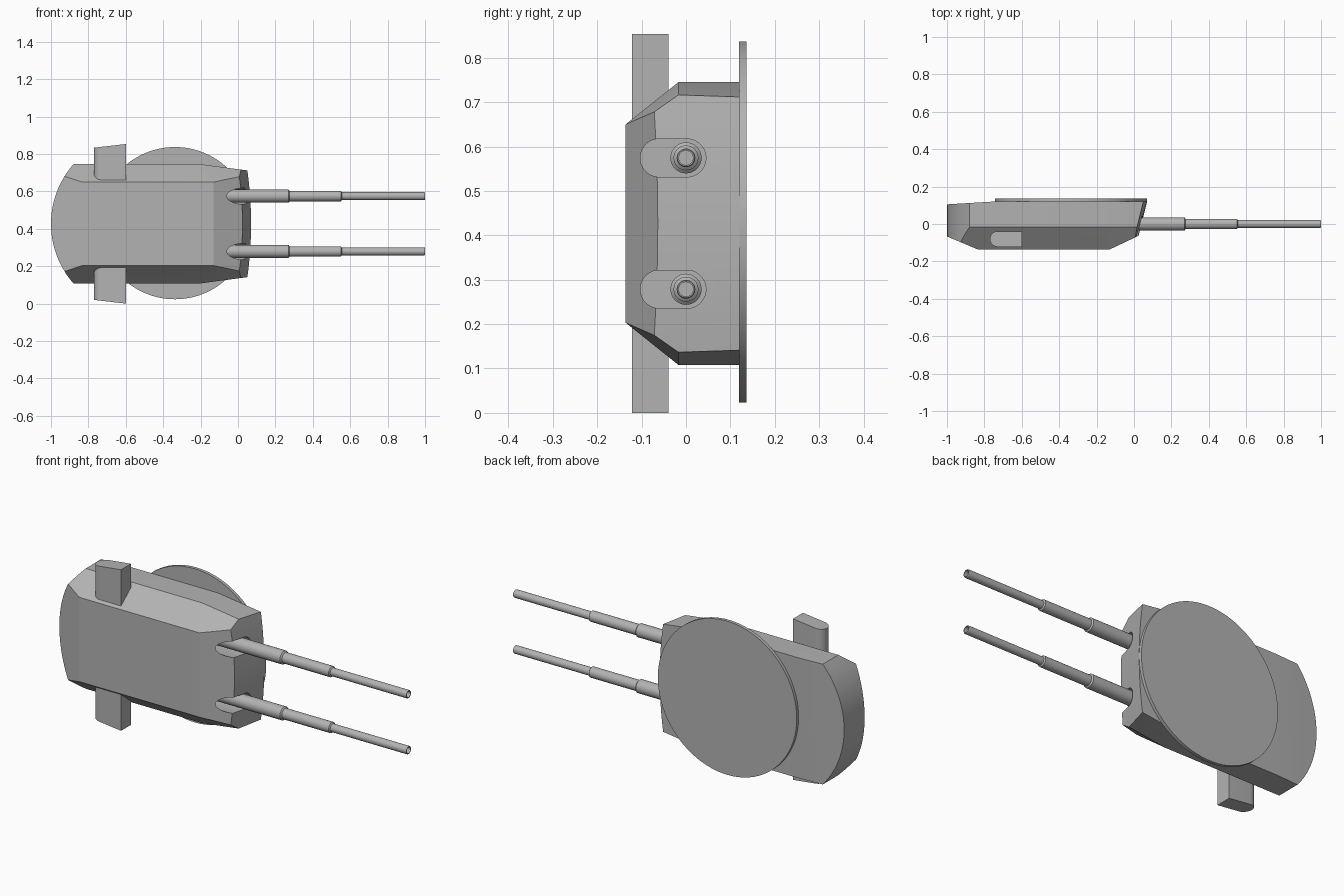
import bpy, bmesh, math
from mathutils import Vector

if "Cube" in bpy.data.objects:
    bpy.data.objects.remove(bpy.data.objects["Cube"])

MID = 0.4265          # lateral centre line of the housing
GUN_OFFSET = 0.148    # each gun from the centre line

grey = bpy.data.materials.new("Hull Grey")
grey.use_nodes = True
COLOUR = (0.45, 0.45, 0.45, 1)
grey.diffuse_color = COLOUR
grey.node_tree.nodes["Principled BSDF"].inputs["Base Color"].default_value = COLOUR


def finish(name, bm):
    bmesh.ops.recalc_face_normals(bm, faces=bm.faces)
    mesh = bpy.data.meshes.new(name)
    bm.to_mesh(mesh)
    bm.free()
    mesh.materials.append(grey)
    obj = bpy.data.objects.new(name, mesh)
    bpy.context.collection.objects.link(obj)
    return obj


def smooth(obj, degrees=25):
    bpy.ops.object.select_all(action='DESELECT')
    obj.select_set(True)
    bpy.context.view_layer.objects.active = obj
    bpy.ops.object.shade_smooth_by_angle(angle=math.radians(degrees))


def loft(bm, rings, cap=True):
    """Join rings of equal length with quads; close both ends if wanted."""
    rows = [[bm.verts.new(p) for p in ring] for ring in rings]
    n = len(rows[0])
    for a, b in zip(rows, rows[1:]):
        for i in range(n):
            j = (i + 1) % n
            bm.faces.new((a[i], a[j], b[j], b[i]))
    if cap:
        bm.faces.new(rows[0])
        bm.faces.new(rows[-1])


def slice_off(bm, point, normal):
    """Remove everything beyond a plane and close the cut."""
    geom = bm.verts[:] + bm.edges[:] + bm.faces[:]
    bmesh.ops.bisect_plane(bm, geom=geom, dist=1e-5, plane_co=point,
                           plane_no=normal, clear_outer=True)
    bmesh.ops.holes_fill(bm, edges=[e for e in bm.edges if e.is_boundary])


# Housing: plan outline with bowed rear and raked, bowed front
HALF, NOSE_X, KNEE_X, TAPER = 0.3185, 0.05, -0.2, 0.133


def outline(y):
    front_x = NOSE_X - 0.25 * (0.12 - y)
    front_half = HALF - TAPER * (front_x - KNEE_X)
    pts = [(front_x + 0.02 * (1 - t * t), t * front_half)
           for t in (i / 8 - 1 for i in range(17))]
    pts.append((KNEE_X, HALF))
    radius = 0.4827
    sweep = math.asin(HALF / radius)
    for i in range(25):
        a = sweep * (1 - i / 12)
        pts.append((-1 + radius - radius * math.cos(a), radius * math.sin(a)))
    pts.append((KNEE_X, -HALF))
    return [(x, y, MID + z) for x, z in pts]


bm = bmesh.new()
loft(bm, [outline(0.12), outline(-0.16)])
slice_off(bm, (0, -0.136, MID), (0, -1, 0))              # flat roof
slice_off(bm, (-0.13, -0.136, MID), (0.47, -1, 0))       # front roof slope
slice_off(bm, (-0.835, -0.136, MID), (-0.42, -1, 0))     # rear roof slope
slice_off(bm, (-0.75, 0.12, MID), (-0.06, 1, 0))         # rear underside
for s in (1, -1):
    knee = Vector((KNEE_X, -0.017, MID + s * HALF))
    slice_off(bm, knee, (0, -0.8, s))                    # long shoulder bevel
    slice_off(bm, knee, (TAPER, -0.72, s))               # front shoulder bevel
housing = finish("turret_housing", bm)

# Gun ports: rounded slots cut through the front
for s in (1, -1):
    bm = bmesh.new()
    r, ring = 0.043, []
    for i in range(32):
        a = 2 * math.pi * (i + 0.5) / 32
        shift = 0.002 if math.cos(a) > 0 else -0.06
        ring.append((shift + r * math.cos(a), MID + s * GUN_OFFSET + r * math.sin(a)))
    loft(bm, [[(x, y, z) for y, z in ring] for x in (-0.14, 0.2)])
    cutter = finish("port_cutter", bm)
    cutter.hide_render = True
    mod = housing.modifiers.new("port", 'BOOLEAN')
    mod.operation, mod.solver, mod.object = 'DIFFERENCE', 'EXACT', cutter
    bpy.context.view_layer.objects.active = housing
    bpy.ops.object.modifier_apply(modifier=mod.name)
    bpy.data.objects.remove(cutter)
smooth(housing, 12)

# Gun barrels: stepped tubes with an open muzzle
BARREL = [(-0.13, 0.035), (0.27, 0.035), (0.276, 0.028), (0.55, 0.028),
          (0.555, 0.021), (0.997, 0.021), (1.0, 0.019), (1.0, 0.016), (0.95, 0.016)]
for side, s in (("left", 1), ("right", -1)):
    bm = bmesh.new()
    angles = [2 * math.pi * i / 32 for i in range(32)]
    loft(bm, [[(x, r * math.cos(a), MID + s * GUN_OFFSET + r * math.sin(a))
               for a in angles] for x, r in BARREL])
    smooth(finish("gun_barrel_" + ("upper" if s > 0 else "lower"), bm))

# Rangefinder: a bar through the housing, round-backed with slanted ends
bm = bmesh.new()
profile = [(-0.6, -0.122), (-0.6, -0.039)]
for i in range(17):
    a = math.pi * (0.5 + i / 16)
    profile.append((-0.729 + 0.0415 * math.cos(a), -0.0805 + 0.0415 * math.sin(a)))
loft(bm, [[(x, y, MID + s * (MID + 0.115 * (x + 0.6))) for x, y in profile]
          for s in (-1, 1)])
smooth(finish("rangefinder", bm))

# Ring plate under the housing
bm = bmesh.new()
loft(bm, [[(-0.337 + 0.407 * math.cos(a), y, 0.43 + 0.407 * math.sin(a))
           for a in (2 * math.pi * i / 96 for i in range(96))]
          for y in (0.119, 0.136)])
smooth(finish("base_ring", bm))
